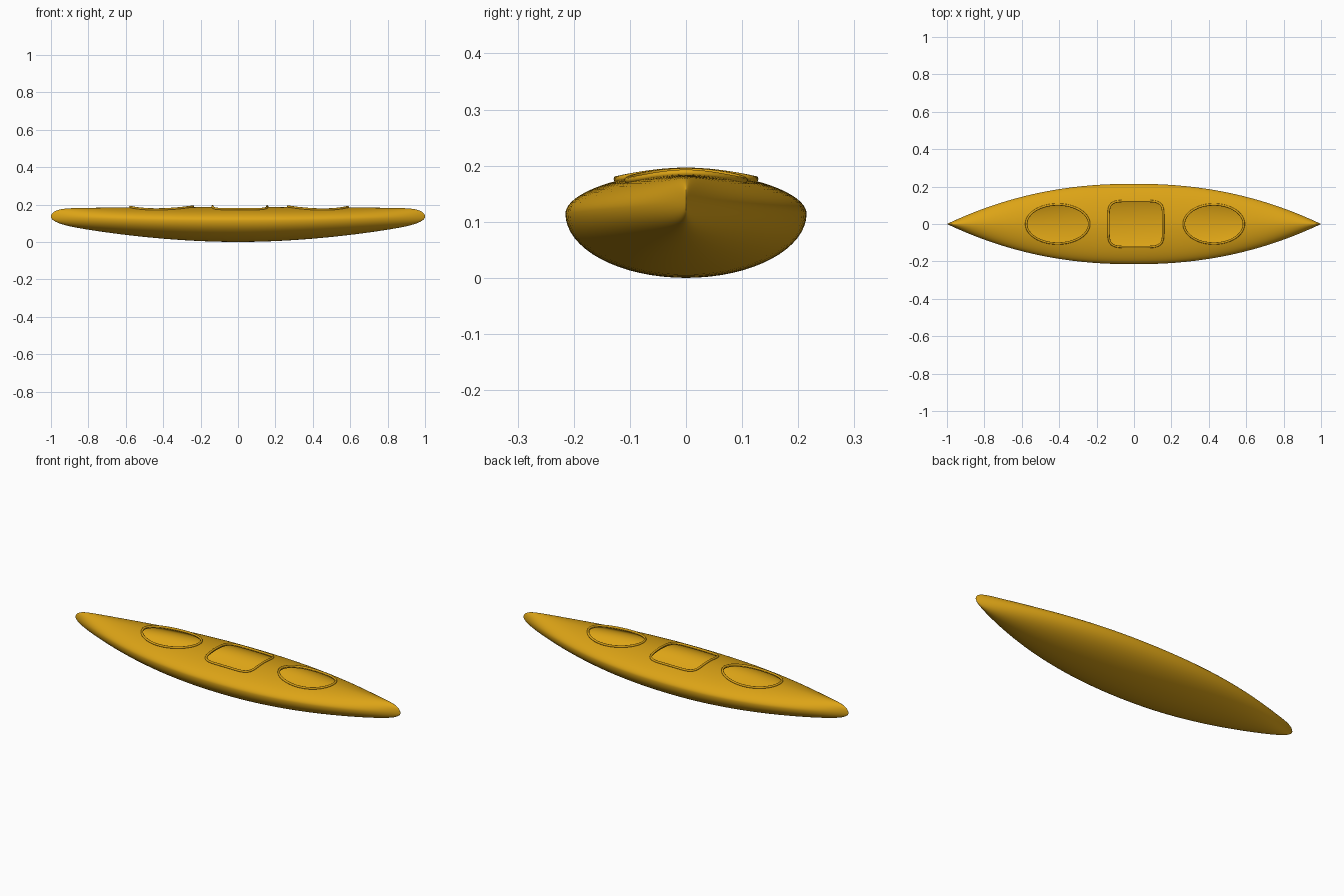
import bpy, bmesh, math

if "Cube" in bpy.data.objects:
    bpy.data.objects.remove(bpy.data.objects["Cube"])

gold = bpy.data.materials.new("golden yellow")
gold.diffuse_color = (0.72, 0.37, 0.008, 1)
gold.use_nodes = True
gold.node_tree.nodes["Principled BSDF"].inputs["Base Color"].default_value = gold.diffuse_color


def section(x, inset=0.0):
    """Half width, gunwale height, deck height and keel height at x."""
    a = min(abs(x), 1.0)
    cap = math.sqrt(max(0, 1 - a ** 24))          # rounds the bow and stern
    nose = 0.135
    w = 0.215 * (1 - a ** 2.2)
    top = nose + (0.189 - 0.008 * a - nose) * cap
    low = nose + (0.1 * a ** 1.9 - nose) * cap
    mid = 0.115 + 0.02 * a * a
    return w - inset, mid, top - inset, low + inset


def deck_z(x, y):
    w, mid, top, low = section(x)
    t = min(1, abs(y) / w)
    return mid + (top - mid) * (1 - t ** 1.8) ** 0.53


def ring(x, inset, n=64):
    w, mid, top, low = section(x, inset)
    pts = []
    for i in range(n):
        a = 2 * math.pi * i / n
        c, s = math.cos(a), math.sin(a)
        if s >= 0:
            z = mid + (top - mid) * max(0, 1 - abs(c) ** 1.8) ** 0.53
        else:
            z = mid + (mid - low) * s
        pts.append((x, w * c, z))
    return pts


def make_object(name, bm):
    bmesh.ops.recalc_face_normals(bm, faces=bm.faces)
    me = bpy.data.meshes.new(name)
    bm.to_mesh(me)
    bm.free()
    me.materials.append(gold)
    ob = bpy.data.objects.new(name, me)
    bpy.context.collection.objects.link(ob)
    return ob


def loft(name, rings, ends=None, closed=False):
    """Skin a row of point rings; ends are tip points, or None for flat caps."""
    bm = bmesh.new()
    vs = [[bm.verts.new(p) for p in r] for r in rings]
    n = len(vs[0])
    pairs = list(zip(vs, vs[1:])) + ([(vs[-1], vs[0])] if closed else [])
    for a, b in pairs:
        for i in range(n):
            j = (i + 1) % n
            bm.faces.new((a[i], a[j], b[j], b[i]))
    if not closed:
        for k, r in enumerate((vs[0], vs[-1])):
            if ends:
                tip = bm.verts.new(ends[k])
                for i in range(n):
                    bm.faces.new((r[i], r[(i + 1) % n], tip))
            else:
                bm.faces.new(r)
    return make_object(name, bm)


def smooth(ob, angle):
    bpy.ops.object.select_all(action='DESELECT')
    ob.select_set(True)
    bpy.context.view_layer.objects.active = ob
    bpy.ops.object.shade_smooth_by_angle(angle=math.radians(angle))


def outline(cx, rx, ry, power, n=96):
    """Superellipse: power 2 is an oval, higher is a rounded rectangle."""
    pts = []
    for i in range(n):
        a = 2 * math.pi * i / n
        c, s = math.cos(a), math.sin(a)
        k = (abs(c) ** power + abs(s) ** power) ** (-1 / power)
        pts.append((cx + rx * c * k, ry * s * k))
    return pts


# Hull shell: outer skin with a hollow interior
N = 56
xs = [-math.cos(math.pi * i / N) for i in range(1, N)]
hull = loft("hull", [ring(x, 0) for x in xs], [(-1, 0, 0.135), (1, 0, 0.135)])
cavity = loft("cavity_cutter", [ring(-0.85 + 1.7 * i / 40, 0.008) for i in range(41)])
cutters = [cavity]

# Cockpit openings with raised rims that follow the deck
openings = {"rear_cockpit": (-0.408, 0.168, 0.104, 2.0),
            "centre_hatch": (0.01, 0.146, 0.123, 5.5),
            "front_cockpit": (0.427, 0.160, 0.104, 2.0)}
for name, spec in openings.items():
    pts = outline(*spec)
    cutters.append(loft(name + "_cutter",
                        [[(x, y, z) for x, y in pts] for z in (0.13, 0.3)]))
    rings = []
    n = len(pts)
    for i, (x, y) in enumerate(pts):
        (x0, y0), (x1, y1) = pts[i - 1], pts[(i + 1) % n]
        d = math.hypot(x1 - x0, y1 - y0)
        nx, ny = (y1 - y0) / d, (x0 - x1) / d
        z = deck_z(x, y) + 0.003
        rings.append([(x + nx * 0.006 * math.cos(t), y + ny * 0.006 * math.cos(t),
                       z + 0.006 * math.sin(t))
                      for t in (2 * math.pi * k / 10 for k in range(10))])
    smooth(loft(name + "_rim", rings, closed=True), 60)

for c in cutters:
    m = hull.modifiers.new(c.name, 'BOOLEAN')
    m.operation = 'DIFFERENCE'
    m.solver = 'EXACT'
    m.object = c

# Bake the cuts, drop the helpers
bpy.context.view_layer.update()
dg = bpy.context.evaluated_depsgraph_get()
cut = bpy.data.meshes.new_from_object(hull.evaluated_get(dg))
hull.modifiers.clear()
hull.data = cut
for c in cutters:
    bpy.data.objects.remove(c, do_unlink=True)
smooth(hull, 40)
